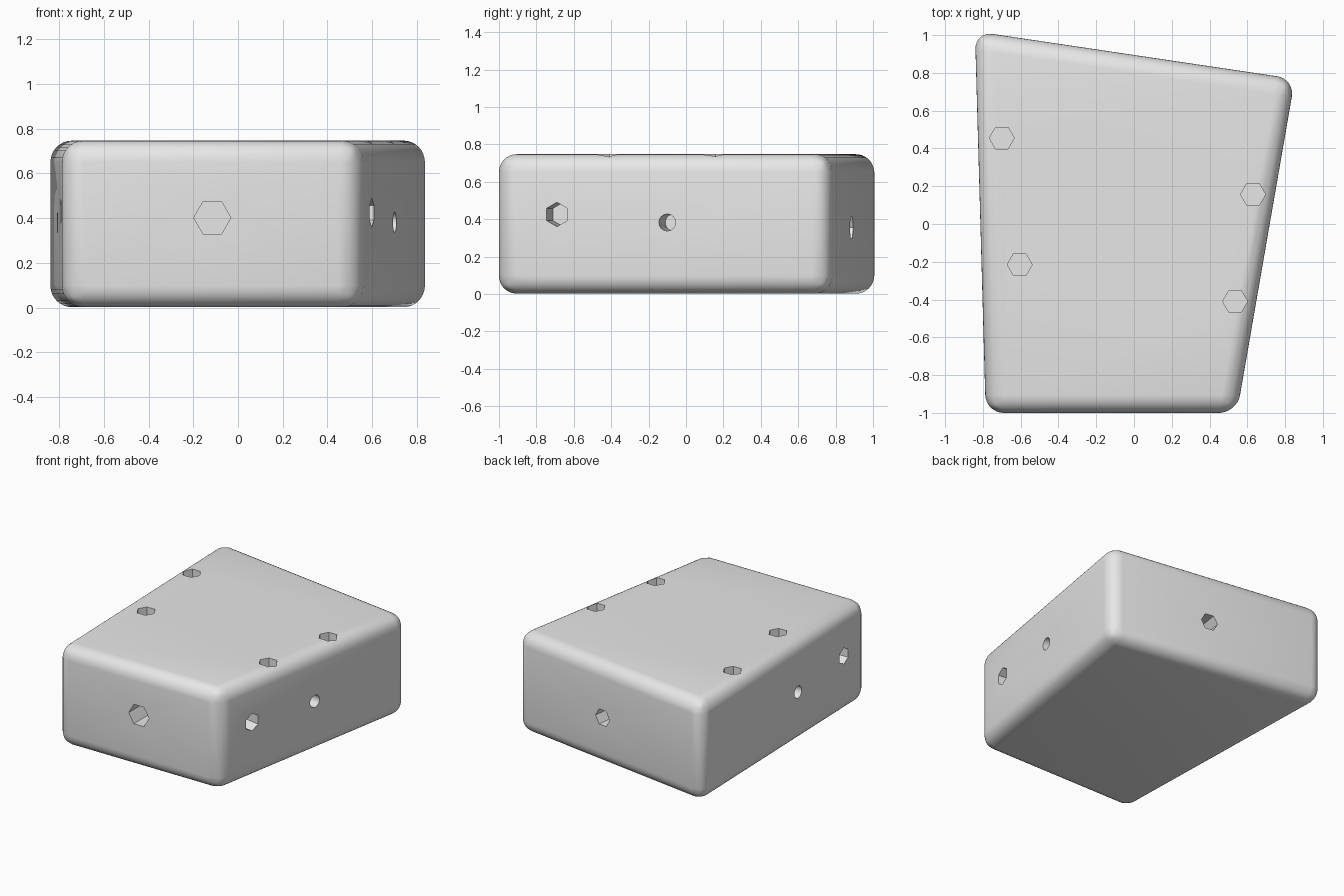
import bpy, bmesh, math
from mathutils import Vector, Matrix

if "Cube" in bpy.data.objects:
    bpy.data.objects.remove(bpy.data.objects["Cube"])

grey = bpy.data.materials.new("plain grey")
grey.diffuse_color = (0.8, 0.8, 0.8, 1)
grey.use_nodes = True
grey.node_tree.nodes["Principled BSDF"].inputs["Base Color"].default_value = grey.diffuse_color

# Footprint corners, counter-clockwise from front left, and height range
FOOT = [(-0.785, -1.0), (0.545, -1.0), (0.852, 0.768), (-0.842, 1.02)]
Z0, Z1 = 0.002, 0.747

# Body: tapered block with rounded edges
bm = bmesh.new()
low = [bm.verts.new((x, y, Z0)) for x, y in FOOT]
bm.faces.new(low[::-1])
high = [bm.verts.new((x, y, Z1)) for x, y in FOOT]
bm.faces.new(high)
for i in range(4):
    j = (i + 1) % 4
    bm.faces.new((low[i], low[j], high[j], high[i]))
bmesh.ops.bevel(bm, geom=bm.edges[:], offset=0.095, segments=8,
                profile=0.5, affect='EDGES')
mesh = bpy.data.meshes.new("block")
bm.to_mesh(mesh)
bm.free()
block = bpy.data.objects.new("block", mesh)
bpy.context.collection.objects.link(block)
mesh.materials.append(grey)

# Blind sockets: all drills are gathered in one cutter
cut = bmesh.new()


def drill(pos, inward, across, radius, sides, depth=0.2):
    """Prism reaching depth below pos, with one corner along across."""
    n = -Vector(inward).normalized()
    u = Vector(across)
    u = (u - n * u.dot(n)).normalized()
    frame = Matrix((u, n.cross(u), n)).transposed().to_4x4()
    mid = Vector(pos) - n * (depth / 2 - 0.03)
    frame.translation = mid
    rings = []
    for h in (-depth / 2 - 0.03, depth / 2 + 0.03):
        rings.append([cut.verts.new(frame @ Vector((
            radius * math.cos(math.tau * k / sides),
            radius * math.sin(math.tau * k / sides), h))) for k in range(sides)])
    a, b = rings
    cut.faces.new(a[::-1])
    cut.faces.new(b)
    for k in range(sides):
        m = (k + 1) % sides
        cut.faces.new((a[k], a[m], b[m], b[k]))


X, Z = (1, 0, 0), (0, 0, 1)
# Top sockets
for x, y in [(-0.70, 0.455), (-0.605, -0.215), (0.63, 0.157), (0.535, -0.41)]:
    drill((x, y, Z1), (0, 0, -1), X, 0.066, 6)
# Front and back sockets
drill((-0.115, -1.0, 0.402), (0, 1, 0), X, 0.083, 6)
drill((0.066, 0.885, 0.355), (-0.149, -1, 0), X, 0.065, 6)
# Side sockets: one hexagonal and one round on each side
drill((0.599, -0.69, 0.425), (-1, 0.17, 0), Z, 0.065, 6)
drill((0.70, -0.10, 0.382), (-1, 0.17, 0), Z, 0.045, 24)
drill((-0.793, -0.72, 0.43), (1, 0, 0), Z, 0.06, 6)
drill((-0.809, -0.16, 0.38), (1, 0, 0), Z, 0.045, 24)

cmesh = bpy.data.meshes.new("socket_cutter")
cut.to_mesh(cmesh)
cut.free()
cmesh.materials.append(grey)
cutter = bpy.data.objects.new("socket_cutter", cmesh)
bpy.context.collection.objects.link(cutter)
cutter.hide_render = True
cutter.display_type = 'WIRE'

# Cut the sockets, then drop the cutter
mod = block.modifiers.new("sockets", 'BOOLEAN')
mod.object = cutter
mod.operation = 'DIFFERENCE'
mod.solver = 'EXACT'
bpy.context.view_layer.objects.active = block
block.select_set(True)
bpy.ops.object.modifier_apply(modifier=mod.name)
bpy.data.objects.remove(cutter)
bpy.ops.object.shade_smooth_by_angle(angle=math.radians(35))
